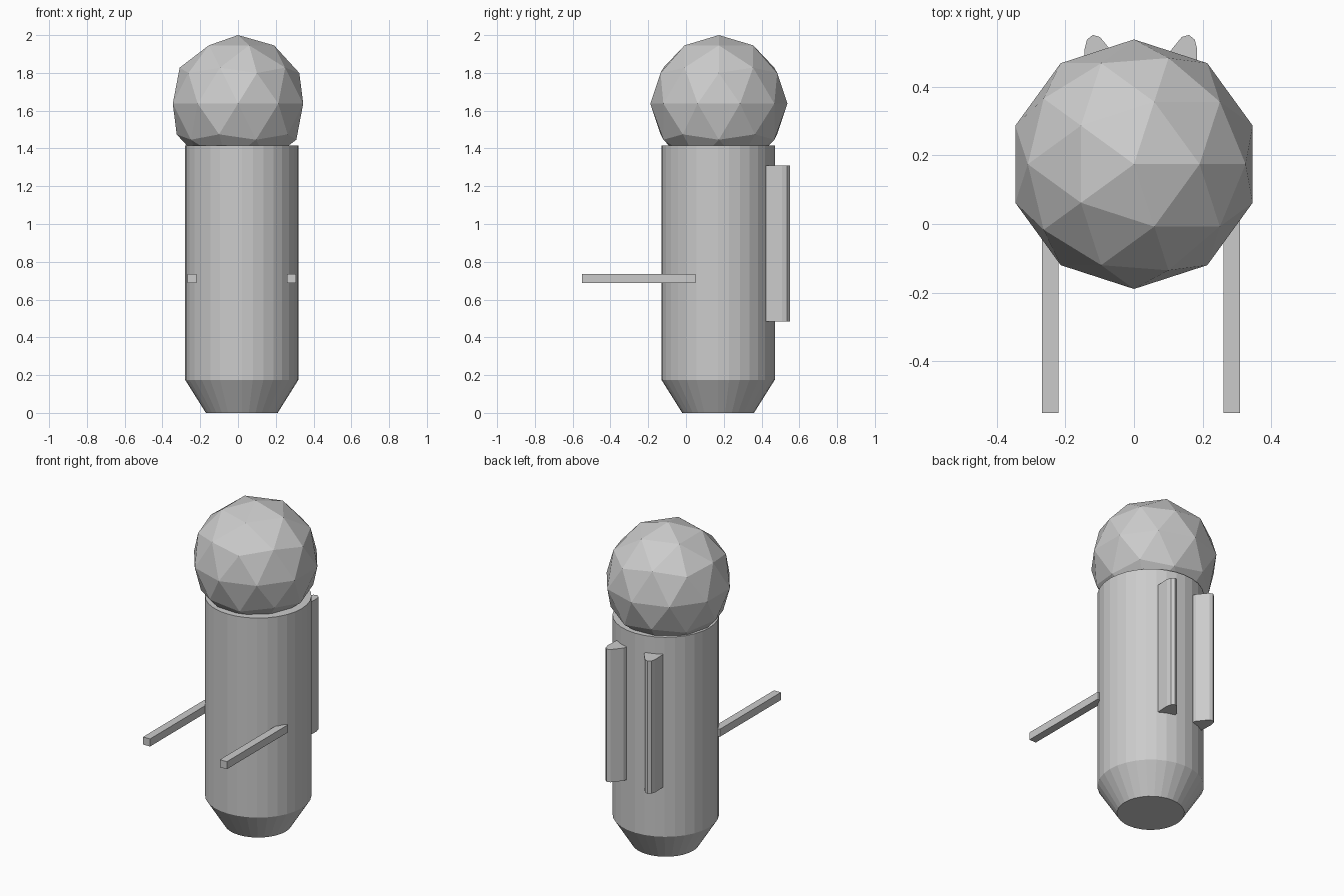
import bpy, bmesh
from math import sin, cos, tau

if "Cube" in bpy.data.objects:
    bpy.data.objects.remove(bpy.data.objects["Cube"])

CX, CY = 0.02, 0.17          # body axis


def new_object(name, bm):
    bmesh.ops.recalc_face_normals(bm, faces=bm.faces[:])
    mesh = bpy.data.meshes.new(name)
    bm.to_mesh(mesh)
    bm.free()
    ob = bpy.data.objects.new(name, mesh)
    bpy.context.collection.objects.link(ob)
    return ob


def prism(name, outline, z0, z1):
    """Closed outline in x/y raised from z0 to z1."""
    bm = bmesh.new()
    face = bm.faces.new([bm.verts.new((x, y, z0)) for x, y in outline])
    top = bmesh.ops.extrude_face_region(bm, geom=[face], use_keep_orig=True)
    verts = [v for v in top["geom"] if isinstance(v, bmesh.types.BMVert)]
    bmesh.ops.translate(bm, verts=verts, vec=(0, 0, z1 - z0))
    return new_object(name, bm)


# Body: capped cylinder with a tapered foot
bm = bmesh.new()
n = 32
rings = [[bm.verts.new((CX + r * cos(tau * i / n), CY + r * sin(tau * i / n), z))
          for i in range(n)]
         for r, z in ((0.19, 0), (0.30, 0.175), (0.30, 1.415))]
for a, b in zip(rings, rings[1:]):
    for i in range(n):
        j = (i + 1) % n
        bm.faces.new((a[i], a[j], b[j], b[i]))
bm.faces.new(rings[0])
bm.faces.new(rings[-1])
new_object("body", bm)

# Head: low-poly sphere sunk into the body top
bpy.ops.mesh.primitive_ico_sphere_add(subdivisions=2, radius=0.363,
                                      location=(0, 0.174, 1.637))
bpy.context.object.name = "head"

# Arms and back tubes, mirrored about the body axis
tube = [(0.150, 0.225), (0.161, 0.26), (0.164, 0.338), (0.157, 0.366),
        (0.140, 0.380), (0.119, 0.374), (0.070, 0.314), (0.058, 0.27),
        (0.090, 0.225)]
for side, s in (("left", -1), ("right", 1)):
    arm = [(CX + s * x, y) for x, y in
           ((0.24, -0.55), (0.288, -0.55), (0.288, 0.05), (0.24, 0.05))]
    prism(side + "_arm", arm, 0.688, 0.735)
    prism(side + "_back_tube", [(CX + s * x, CY + y) for x, y in tube], 0.485, 1.31)
